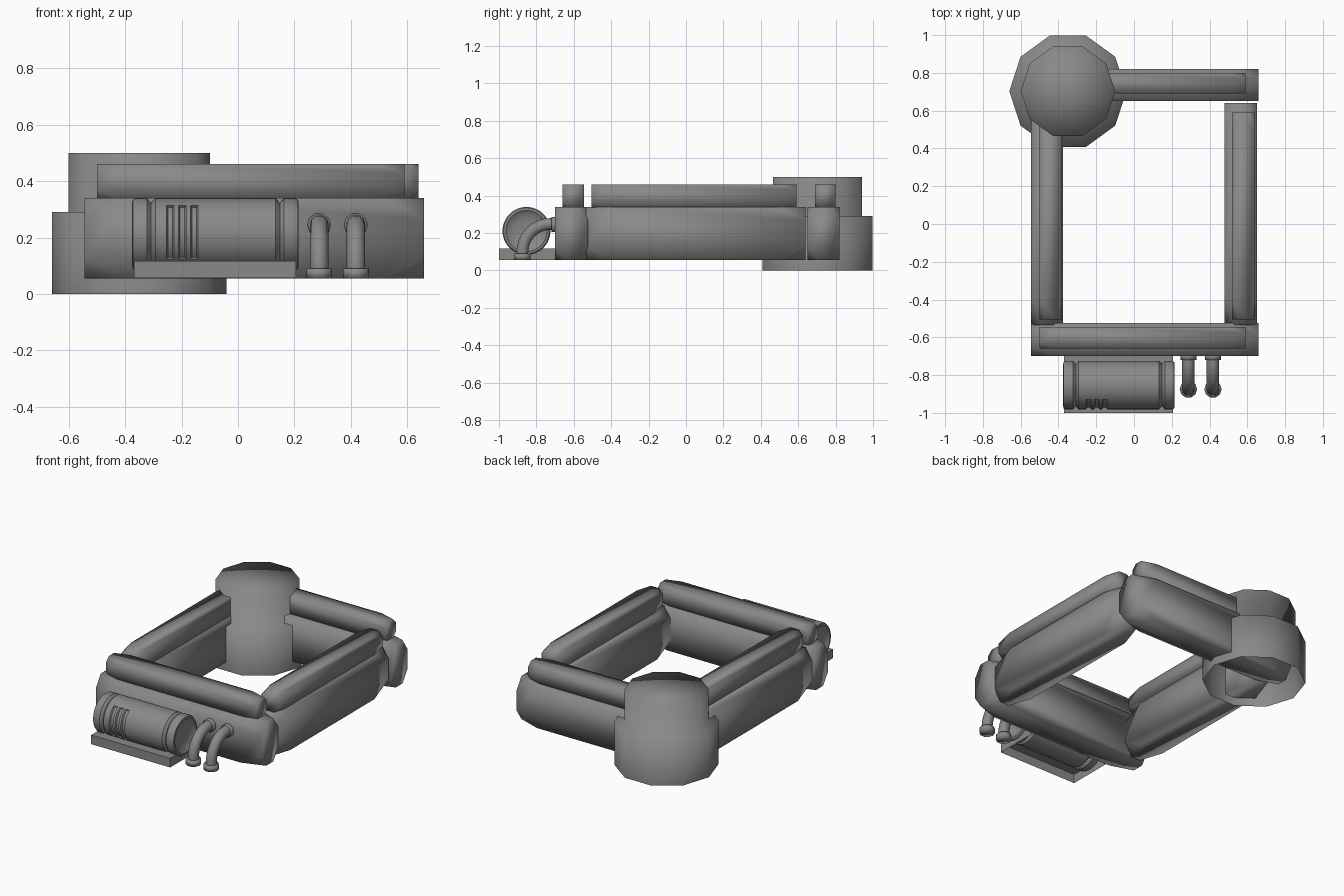
import bpy, bmesh
from math import sin, cos, pi, radians
from mathutils import Matrix, Vector

if "Cube" in bpy.data.objects:
    bpy.data.objects.remove(bpy.data.objects["Cube"])

# Dark grey metal shared by every part
METAL = bpy.data.materials.new("dark_metal")
METAL.diffuse_color = (0.25, 0.25, 0.25, 1)
METAL.use_nodes = True
METAL.node_tree.nodes["Principled BSDF"].inputs["Base Color"].default_value = METAL.diffuse_color


def smooth(ob, angle):
    bpy.ops.object.select_all(action='DESELECT')
    ob.select_set(True)
    bpy.context.view_layer.objects.active = ob
    bpy.ops.object.shade_smooth_by_angle(angle=radians(angle))


def finish(name, bm, angle=180):
    bmesh.ops.recalc_face_normals(bm, faces=bm.faces)
    me = bpy.data.meshes.new(name)
    bm.to_mesh(me)
    bm.free()
    me.materials.append(METAL)
    ob = bpy.data.objects.new(name, me)
    bpy.context.collection.objects.link(ob)
    smooth(ob, angle)
    return ob


def bar(name, lo, hi, cut):
    # Box with each corner sliced off by a plane; cut is the slice along x, y, z
    lo, hi = Vector(lo), Vector(hi)
    bm = bmesh.new()
    bmesh.ops.create_cube(bm, size=1)
    for v in bm.verts:
        v.co = Vector([(l + h) / 2 + c * (h - l) for l, h, c in zip(lo, hi, v.co)])
    for s in [(i, j, k) for i in (-1, 1) for j in (-1, 1) for k in (-1, 1)]:
        p = Vector([h if d > 0 else l for l, h, d in zip(lo, hi, s)])
        n = Vector([d / c for d, c in zip(s, cut)])
        on = p - Vector((s[0] * cut[0], 0, 0))
        r = bmesh.ops.bisect_plane(bm, geom=bm.verts[:] + bm.edges[:] + bm.faces[:],
                                   plane_co=on, plane_no=n.normalized(), clear_outer=True)
        edges = [e for e in r['geom_cut'] if isinstance(e, bmesh.types.BMEdge)]
        bmesh.ops.contextual_create(bm, geom=edges)
    return finish(name, bm)


def lathe(name, profile, sides, matrix, angle=180):
    # Profile of (radius, height) spun about local z
    bm = bmesh.new()
    vs = [bm.verts.new((r, 0, z)) for r, z in profile]
    es = [bm.edges.new(p) for p in zip(vs, vs[1:])]
    bmesh.ops.spin(bm, geom=vs + es, cent=(0, 0, 0), axis=(0, 0, 1),
                   angle=2 * pi, steps=sides, use_duplicate=False)
    bmesh.ops.remove_doubles(bm, verts=bm.verts, dist=1e-4)
    bm.transform(matrix)
    return finish(name, bm, angle)


def tube(name, path, radius, sides=10, angle=180):
    # Round tube along a path lying in a plane of constant x
    bm = bmesh.new()
    rings = []
    for i, p in enumerate(path):
        t = Vector(path[min(i + 1, len(path) - 1)]) - Vector(path[max(i - 1, 0)])
        side = Vector((1, 0, 0))
        up = t.normalized().cross(side)
        rings.append([bm.verts.new(Vector(p) + radius * (cos(a) * side + sin(a) * up))
                      for a in [2 * pi * k / sides for k in range(sides)]])
    for a, b in zip(rings, rings[1:]):
        for k in range(sides):
            bm.faces.new((a[k], a[k - 1], b[k - 1], b[k]))
    bm.faces.new(rings[0])
    bm.faces.new(rings[-1])
    return finish(name, bm, angle)


# Thick lower walls and slimmer rails on top
CX, CY = (0.15, 0.05, 0.075), (0.05, 0.15, 0.075)
for side, y0, y1 in (("front", -0.70, -0.525), ("back", 0.65, 0.82)):
    bar(side + "_wall", (-0.545, y0, 0.055), (0.66, y1, 0.34), CX)
    bar(side + "_rail", (-0.50, y0 + 0.04, 0.335), (0.59, y1 - 0.02, 0.46), (0.1, 0.03, 0.03))
for side, x0, x1, r0 in (("left", -0.545, -0.375, -0.50), ("right", 0.48, 0.65, 0.52)):
    bar(side + "_wall", (x0, -0.535, 0.055), (x1, 0.64, 0.34), CY)
    bar(side + "_rail", (r0, -0.505, 0.335), (r0 + 0.12, 0.59, 0.46), (0.03, 0.1, 0.03))

# Stepped ten-sided corner tower, open underneath
lathe("corner_tower", [(0.31, 0), (0.31, 0.29), (0.25, 0.29), (0.25, 0.50), (0, 0.50)],
      10, Matrix.Translation((-0.35, 0.703, 0)))

# Lying canister with two grooves and dished ends
AX, AZ, R = -0.853, 0.211, 0.128
half = [(0, 0.27), (0.06, 0.275), (0.098, 0.285), (0.11, 0.295), (0.122, 0.293), (R, 0.283),
        (R, 0.243), (0.112, 0.228), (R, 0.213), (R, 0.185), (R, 0.05)]
profile = half + [(r, -h) for r, h in reversed(half)]
canister = lathe("canister", profile, 48,
                 Matrix.Translation((-0.08, AX, AZ)) @ Matrix.Rotation(pi / 2, 4, 'Y'))

# Three curved slots cut in the canister front
for i, x in enumerate((-0.24, -0.197, -0.155)):
    arc = [(x, AX - (R + 0.004) * cos(a), AZ + (R + 0.004) * sin(a))
           for a in [radians(-43 + 96 * k / 24) for k in range(25)]]
    cutter = tube("slot_cutter_%d" % i, arc, 0.016, 6)
    cutter.hide_render = True
    m = canister.modifiers.new("slot_%d" % i, 'BOOLEAN')
    m.operation, m.object, m.solver = 'DIFFERENCE', cutter, 'EXACT'
bpy.context.view_layer.objects.active = canister
for name in [m.name for m in canister.modifiers if m.type == 'BOOLEAN']:
    bpy.ops.object.modifier_apply(modifier=name)
for ob in [o for o in bpy.data.objects if o.name.startswith("slot_cutter")]:
    bpy.data.objects.remove(ob)
smooth(canister, 35)

# Canister base tray, open underneath
bm = bmesh.new()
bmesh.ops.create_cube(bm, size=1)
bmesh.ops.delete(bm, geom=[f for f in bm.faces if f.normal.z < -0.5], context='FACES_ONLY')
bm.transform(Matrix.Translation((-0.082, -0.85, 0.086)) @ Matrix.Diagonal((0.575, 0.30, 0.06, 1)))
finish("canister_base", bm, 30)

# Two bent pipes with collars at both ends
for i, x in enumerate((0.288, 0.418)):
    bend = [(x, -0.725 - 0.15 * cos(a), 0.098 + 0.15 * sin(a))
            for a in [pi / 2 * k / 8 for k in range(9)]]
    tube("pipe_%d" % i, [(x, -0.875, 0.06)] + bend + [(x, -0.69, 0.248)], 0.033)
    tube("pipe_foot_%d" % i, [(x, -0.875, 0.055), (x, -0.875, 0.09)], 0.046)
    tube("pipe_collar_%d" % i, [(x, -0.72, 0.245), (x, -0.69, 0.245)], 0.042)
